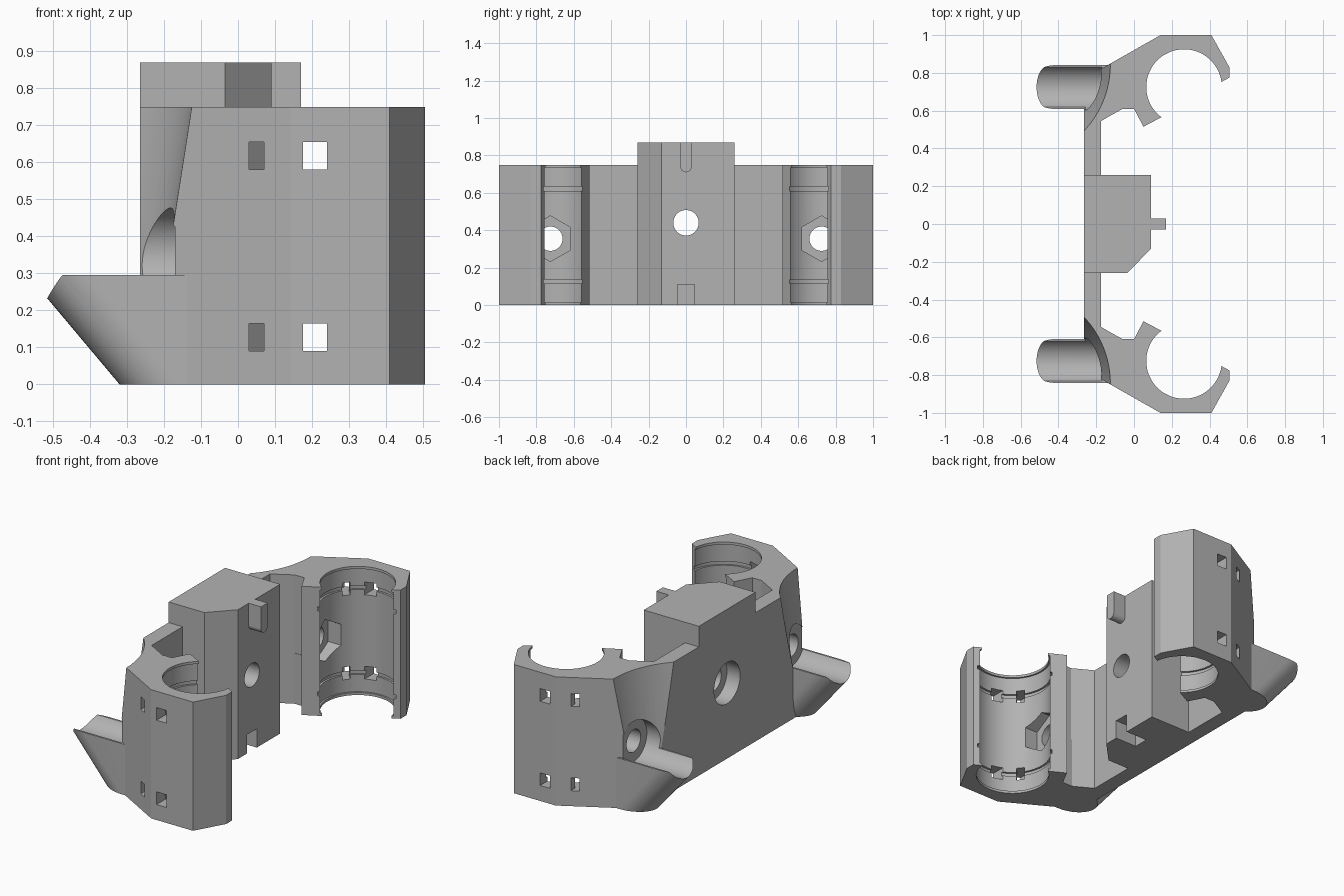
import bpy, bmesh, math
from mathutils import Matrix, Vector

cube = bpy.data.objects.get("Cube")
if cube:
    bpy.data.objects.remove(cube, do_unlink=True)

grey = bpy.data.materials.new("plain grey")
grey.use_nodes = True
grey.diffuse_color = (0.45, 0.45, 0.45, 1)
grey.node_tree.nodes["Principled BSDF"].inputs["Base Color"].default_value = (0.45, 0.45, 0.45, 1)


def make(name, bm):
    bmesh.ops.recalc_face_normals(bm, faces=bm.faces[:])
    mesh = bpy.data.meshes.new(name)
    bm.to_mesh(mesh)
    bm.free()
    mesh.materials.append(grey)
    ob = bpy.data.objects.new(name, mesh)
    bpy.context.collection.objects.link(ob)
    return ob


def prism(name, bottom, z0, z1, top=None):
    """Closed solid between two outlines of equal length."""
    bm = bmesh.new()
    lo = [bm.verts.new((x, y, z0)) for x, y in bottom]
    hi = [bm.verts.new((x, y, z1)) for x, y in (top or bottom)]
    bm.faces.new(lo)
    bm.faces.new(hi)
    n = len(lo)
    for i in range(n):
        j = (i + 1) % n
        bm.faces.new((lo[i], lo[j], hi[j], hi[i]))
    return make(name, bm)


def box(name, x0, x1, y0, y1, z0, z1):
    return prism(name, [(x0, y0), (x1, y0), (x1, y1), (x0, y1)], z0, z1)


def rod(name, start, end, r, r_end=None, sides=64, spin=0.0):
    a, b = Vector(start), Vector(end)
    bm = bmesh.new()
    turn = (b - a).to_track_quat('Z', 'Y').to_matrix().to_4x4()
    bmesh.ops.create_cone(bm, cap_ends=True, segments=sides, radius1=r,
                          radius2=r if r_end is None else r_end, depth=(b - a).length,
                          matrix=Matrix.Translation((a + b) / 2) @ turn @ Matrix.Rotation(spin, 4, 'Z'))
    return make(name, bm)


def combine(target, tool, operation):
    mod = target.modifiers.new("cut", 'BOOLEAN')
    mod.operation = operation
    mod.solver = 'EXACT'
    mod.object = tool
    bpy.context.view_layer.update()
    graph = bpy.context.evaluated_depsgraph_get()
    mesh = bpy.data.meshes.new_from_object(target.evaluated_get(graph))
    target.modifiers.clear()
    target.data = mesh
    bpy.data.objects.remove(tool, do_unlink=True)


# Back wall with a clip-shaped bearing holder at each end
CX, CY, H = 0.265, 0.725, 0.75
half = [(-0.265, 0.69), (-0.30, 0.75), (0.14, 1), (0.41, 1), (0.505, 0.83),
        (0.505, 0.775), (0.46, 0.75), (CX, CY), (0.145, 0.565), (0.05, 0.515),
        (0, 0.61), (-0.06, 0.61), (-0.175, 0.545)]
body = prism("carriage_body", half + [(x, -y) for x, y in reversed(half)], 0, H)

# Centre block with chamfered corner, and its small upper tab
block = prism("centre_block", [(-0.265, -0.26), (-0.035, -0.26), (0.09, -0.13),
                               (0.09, 0.26), (-0.265, 0.26)], 0, 0.87)
combine(body, block, 'UNION')
tab = box("tab", 0.05, 0.17, -0.03, 0.03, 0.74, 0.87)
combine(tab, rod("tab_round", (0.05, 0, 0.74), (0.17, 0, 0.74), 0.03, sides=32), 'UNION')
combine(body, tab, 'UNION')

# Sloping screw supports
for s in (1, -1):
    arc = [math.radians(-90 + 7.5 * i) for i in range(25)]
    end = [(-0.16 - 0.16 * math.cos(t), s * (CY + 0.117 * math.sin(t))) for t in arc]
    inner = [(0, s * (CY + 0.117)), (0, s * (CY - 0.117))]
    lean = [(x - 0.248, y) for x, y in end]
    combine(body, prism("screw_support", end + inner, 0, 0.295, lean + inner), 'UNION')

# Centre screw hole, counterbore and bottom notch
combine(body, rod("hole", (-0.5, 0, 0.44), (0.5, 0, 0.44), 0.068), 'DIFFERENCE')
combine(body, rod("bore", (-0.5, 0, 0.44), (-0.18, 0, 0.44), 0.12), 'DIFFERENCE')
combine(body, box("notch", -0.05, 0.3, -0.045, 0.045, -0.1, 0.11), 'DIFFERENCE')

for s in (1, -1):
    y = s * CY
    # Tool clearance above each support, and the screw trough
    combine(body, rod("clearance", (-0.64, s * 0.845, 0.295), (-0.64, s * 0.845, 0.88),
                      0.445, 0.535, 96), 'DIFFERENCE')
    combine(body, rod("trough", (-0.8, y, 0.355), (-0.17, y, 0.355), 0.122), 'DIFFERENCE')
    # Bearing bore with end lips and thin tie grooves
    for z0, z1, r in ((-0.1, H + 0.1, 0.2), (0.015, 0.735, 0.21),
                      (0.115, 0.138, 0.222), (0.61, 0.633, 0.222)):
        combine(body, rod("bore", (CX, y, z0), (CX, y, z1), r, sides=72), 'DIFFERENCE')
    # Screw hole and nut pocket
    combine(body, rod("hole", (-0.3, y, 0.355), (0.2, y, 0.355), 0.065), 'DIFFERENCE')
    hexagon = [(y + 0.122 * math.sin(k * math.pi / 3), 0.355 + 0.122 * math.cos(k * math.pi / 3))
               for k in range(6)]
    bm = bmesh.new()
    face = bm.faces.new([bm.verts.new((0.0, a, b)) for a, b in hexagon])
    moved = bmesh.ops.extrude_face_region(bm, geom=[face])["geom"]
    bmesh.ops.translate(bm, verts=[v for v in moved if isinstance(v, bmesh.types.BMVert)],
                        vec=(0.2, 0, 0))
    combine(body, make("nut_pocket", bm), 'DIFFERENCE')
    # Tie slots through the outer wall
    for z in (0.127, 0.618):
        combine(body, box("slot", 0.175, 0.24, s * 0.85, s * 1.1, z - 0.037, z + 0.037), 'DIFFERENCE')
        slot = prism("slot", [(0.03, s * 1.05), (0.07, s * 1.05), (0.07, s * 0.92),
                              (0.14, s * 0.84), (0.11, s * 0.81), (0.03, s * 0.9)],
                     z - 0.037, z + 0.037)
        combine(body, slot, 'DIFFERENCE')

# Smooth round walls, crisp edges
bpy.ops.object.select_all(action='DESELECT')
body.select_set(True)
bpy.context.view_layer.objects.active = body
bpy.ops.object.shade_smooth_by_angle(angle=math.radians(25))
